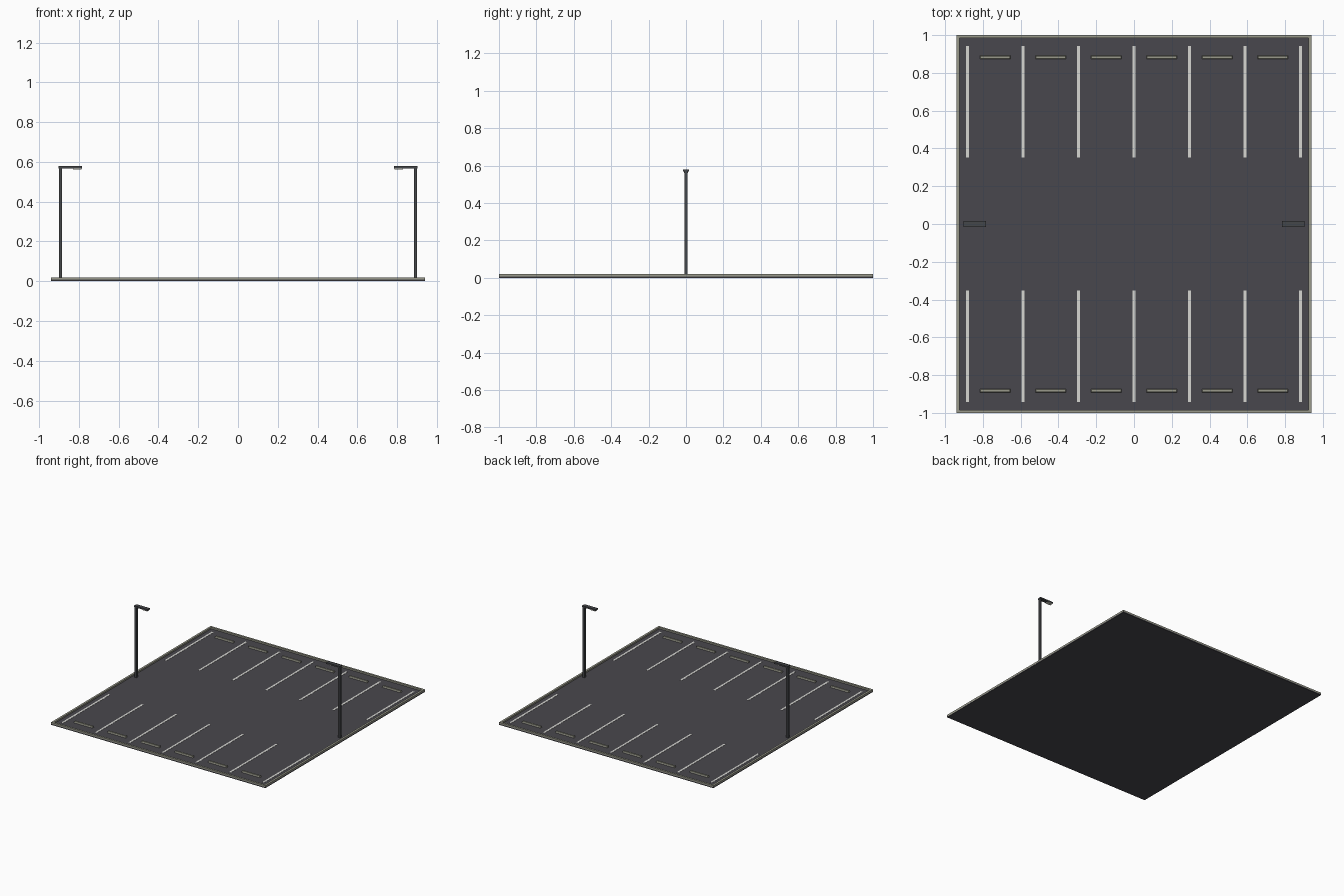
import bpy, bmesh

if "Cube" in bpy.data.objects:
    bpy.data.objects.remove(bpy.data.objects["Cube"])

def mat(name, c):
    m = bpy.data.materials.new(name)
    m.diffuse_color = (*c, 1)
    m.use_nodes = True
    m.node_tree.nodes["Principled BSDF"].inputs["Base Color"].default_value = m.diffuse_color
    return m

ASPHALT = mat("asphalt", (0.066, 0.064, 0.074))
CONCRETE = mat("concrete", (0.32, 0.32, 0.26))
PAINT = mat("white_paint", (0.68, 0.68, 0.65))
METAL = mat("dark_metal", (0.06, 0.063, 0.068))
LENS = mat("lamp_lens", (0.75, 0.74, 0.66))

def box(name, x, y, z, m, taper=None):
    """Box from (min, max) ranges; taper shrinks the top by (dx, dy)."""
    bm = bmesh.new()
    bmesh.ops.create_cube(bm, size=1)
    for v in bm.verts:
        t = taper if taper and v.co.z > 0 else (0, 0)
        sx, sy = (1 if v.co.x > 0 else -1), (1 if v.co.y > 0 else -1)
        v.co = (x[v.co.x > 0] - sx * t[0], y[v.co.y > 0] - sy * t[1], z[v.co.z > 0])
    me = bpy.data.meshes.new(name)
    bm.to_mesh(me)
    bm.free()
    me.materials.append(m)
    ob = bpy.data.objects.new(name, me)
    bpy.context.collection.objects.link(ob)
    return ob

W, L, CURB = 0.94, 1.0, 0.016
G, TOP = 0.008, 0.02      # ground level, curb top
PITCH = 0.294             # parking bay width

# Ground slab
box("asphalt_slab", (-W, W), (-L, L), (0, G), ASPHALT)

# Curbs around the edge
for s, side in ((-1, "front"), (1, "back")):
    box(f"{side}_curb", (-W, W), sorted((s * L, s * (L - CURB))), (G - 0.004, TOP), CONCRETE)
for s, side in ((-1, "left"), (1, "right")):
    box(f"{side}_curb", sorted((s * W, s * (W - CURB))), (-L + CURB, L - CURB), (G - 0.004, TOP), CONCRETE)

# Bay lines and wheel stops, both rows
for s, side in ((-1, "front"), (1, "back")):
    for i in range(7):
        x = (i - 3) * PITCH
        box(f"{side}_bay_line_{i+1}", (x - 0.008, x + 0.008),
            sorted((s * 0.353, s * 0.943)), (G - 0.002, G + 0.0015), PAINT)
    for i in range(6):
        x = (i - 2.5) * PITCH
        box(f"{side}_wheel_stop_{i+1}", (x - 0.081, x + 0.081),
            (s * 0.882 - 0.01, s * 0.882 + 0.01), (G - 0.002, TOP), CONCRETE, (0.003, 0.003))

# Lamp posts, arms reaching inwards
for s, side in ((-1, "left"), (1, "right")):
    box(f"{side}_lamp_post", sorted((s * 0.901, s * 0.885)), (-0.008, 0.008), (G - 0.002, 0.57), METAL)
    box(f"{side}_lamp_arm", sorted((s * 0.902, s * 0.784)), (-0.015, 0.015), (0.568, 0.579), METAL)
    box(f"{side}_lamp_lens", sorted((s * 0.83, s * 0.788)), (-0.012, 0.012), (0.562, 0.569), LENS)
